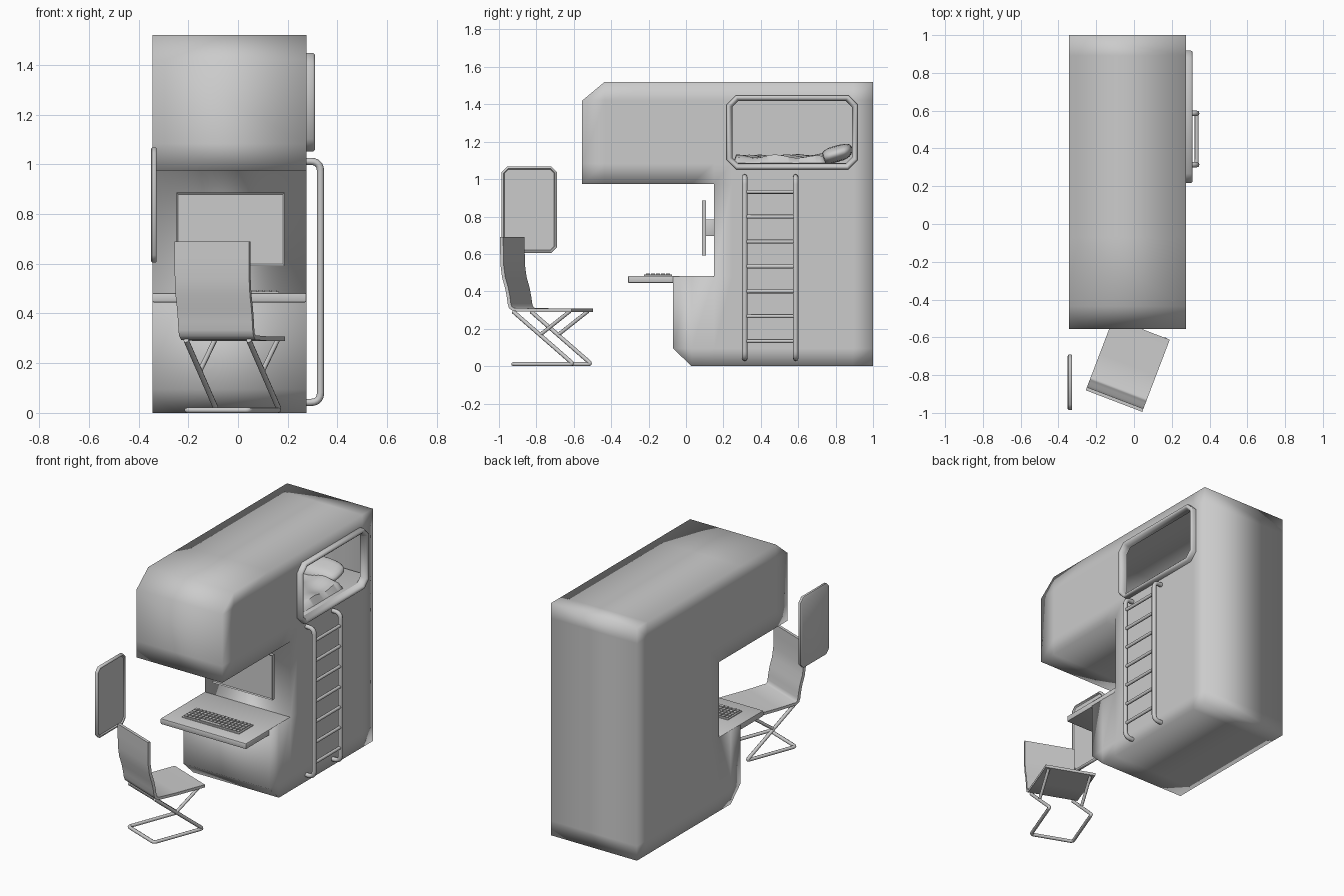
import bpy, bmesh, math
from mathutils import Vector, Matrix

if "Cube" in bpy.data.objects:
    bpy.data.objects.remove(bpy.data.objects["Cube"])

X0, X1 = -0.345, 0.275


def finish(bm, name, angle=35, full=False):
    bmesh.ops.recalc_face_normals(bm, faces=bm.faces)
    me = bpy.data.meshes.new(name)
    bm.to_mesh(me)
    bm.free()
    ob = bpy.data.objects.new(name, me)
    bpy.context.collection.objects.link(ob)
    if full:
        for p in me.polygons:
            p.use_smooth = True
    else:
        smooth(ob, angle)
    return ob


def smooth(ob, angle=35):
    bpy.ops.object.select_all(action='DESELECT')
    ob.select_set(True)
    bpy.context.view_layer.objects.active = ob
    bpy.ops.object.shade_smooth_by_angle(angle=math.radians(angle))


def add_box(bm, lo, hi):
    lo, hi = Vector(lo), Vector(hi)
    m = Matrix.Translation((lo + hi) / 2) @ Matrix.Diagonal((*(hi - lo), 1))
    return bmesh.ops.create_cube(bm, size=1, matrix=m)['verts']


def box(name, lo, hi, bevel=0.0):
    bm = bmesh.new()
    add_box(bm, lo, hi)
    if bevel:
        bmesh.ops.bevel(bm, geom=bm.edges[:], offset=bevel, segments=2, profile=0.5, affect='EDGES')
    return finish(bm, name)


def tube(name, pts, r, corner=0.03, cyclic=False):
    """Round pipe through points with rounded corners."""
    pts = [Vector(p) for p in pts]
    path = [pts[0]]
    for a, b, c in zip(pts, pts[1:], pts[2:]):
        p, q = b + (a - b).normalized() * corner, b + (c - b).normalized() * corner
        for i in range(6):
            t = i / 5
            path.append(p * (1 - t) ** 2 + b * 2 * t * (1 - t) + q * t * t)
    path.append(pts[-1])
    cu = bpy.data.curves.new(name, 'CURVE')
    cu.dimensions = '3D'
    cu.bevel_depth, cu.bevel_resolution, cu.use_fill_caps = r, 2, True
    sp = cu.splines.new('POLY')
    sp.points.add(len(path) - 1)
    for s, p in zip(sp.points, path):
        s.co = (*p, 1)
    ob = bpy.data.objects.new(name, cu)
    bpy.context.collection.objects.link(ob)
    bpy.ops.object.select_all(action='DESELECT')
    ob.select_set(True)
    bpy.context.view_layer.objects.active = ob
    bpy.ops.object.convert(target='MESH')
    smooth(bpy.context.object, 50)
    return bpy.context.object


def octagon_loft(name, y0, y1, z0, z1, cut, sections, caps):
    """Loft chamfered rectangles; sections are (inset, x)."""
    bm = bmesh.new()
    loops = []
    for s, x in sections:
        a, b, c, d, k = y0 + s, y1 - s, z0 + s, z1 - s, cut - 0.58 * s
        pts = [(a + k, c), (b - k, c), (b, c + k), (b, d - k), (b - k, d), (a + k, d), (a, d - k), (a, c + k)]
        loops.append([bm.verts.new((x, *p)) for p in pts])
    for la, lb in zip(loops, loops[1:]):
        for i in range(8):
            j = (i + 1) % 8
            bm.faces.new((la[i], la[j], lb[j], lb[i]))
    if caps:
        bm.faces.new(loops[0])
        bm.faces.new(loops[-1])
    return finish(bm, name, 50)


# Capsule body: side cells, extruded across the width, softly shaded
ys = [-0.555, -0.435, -0.07, 0.03, 0.15, 0.245, 0.892, 1.0]
zs = [0, 0.095, 0.48, 0.975, 1.083, 1.42, 1.52]
bm = bmesh.new()
grid = {}


def vert(side, i, j):
    if (side, i, j) not in grid:
        grid[side, i, j] = bm.verts.new(((X0, X1)[side], ys[i], zs[j]))
    return grid[side, i, j]


hole, rim = None, {}
for i in range(len(ys) - 1):
    for j in range(len(zs) - 1):
        if not (i >= 4 or j >= 3 or (i >= 2 and j < 2)):
            continue
        c = [(i, j), (i + 1, j), (i + 1, j + 1), (i, j + 1)]
        if (i, j) == (0, len(zs) - 2):
            c.remove((i, j + 1))
        if (i, j) == (2, 0):
            c.remove((i, j))
        bm.faces.new([vert(0, *p) for p in c])
        f = bm.faces.new([vert(1, *p) for p in c])
        if (i, j) == (5, 4):
            hole = f
        for e in zip(c, c[1:] + c[:1]):
            if e[::-1] in rim:
                del rim[e[::-1]]
            else:
                rim[e] = True
for a, b in rim:
    bm.faces.new((vert(0, *a), vert(0, *b), vert(1, *b), vert(1, *a)))
bmesh.ops.recalc_face_normals(bm, faces=bm.faces)
bmesh.ops.delete(bm, geom=[hole], context='FACES_ONLY')
finish(bm, "capsule_body", full=True)

# Window frame and the loose round-cornered panel
octagon_loft("window_frame", 0.217, 0.918, 1.052, 1.448, 0.05,
             [(0, 0.27), (0, 0.302), (0.007, 0.31), (0.016, 0.31), (0.024, 0.303), (0.031, 0.285), (0.031, 0.262)], False)
octagon_loft("loose_panel", -0.986, -0.69, 0.605, 1.068, 0.03,
             [(0.008, -0.351), (0, -0.346), (0, -0.332), (0.004, -0.328), (0.011, -0.328), (0.016, -0.336)], True)

# Bed inside the capsule
box("bed_base", (X0 + 0.005, 0.16, 1.0), (X1 - 0.008, 0.99, 1.085), 0.008)
bm = bmesh.new()
bmesh.ops.create_grid(bm, x_segments=20, y_segments=28, size=0.5)
for v in bm.verts:
    u, w = v.co.x, v.co.y
    edge = max(abs(u), abs(w)) > 0.49
    fold = 0.008 * math.sin(14 * w + 5 * u) + 0.006 * math.sin(17 * u - 6 * w)
    v.co = (-0.04 + 0.56 * u, 0.5 + 0.5 * w, 1.08 if edge else 1.117 + fold + 0.015 * max(0, w))
finish(bm, "blanket", 60)
bm = bmesh.new()
bmesh.ops.create_uvsphere(bm, u_segments=24, v_segments=12, radius=1)
for v in bm.verts:
    x, y, z = v.co
    sq = [math.copysign(abs(t) ** 0.55, t) for t in (x, y)]
    v.co = (-0.03 + 0.21 * sq[0], 0.805 + 0.085 * sq[1], 1.135 + 0.045 * z + 0.022 * sq[1])
finish(bm, "pillow", 70)

# Desk, monitor and keyboard
box("desk", (X0, -0.31, 0.445), (X1, 0.15, 0.483), 0.006)
bm = bmesh.new()
add_box(bm, (-0.248, 0.085, 0.592), (0.188, 0.108, 0.886))
bm.faces.ensure_lookup_table()
front = min(bm.faces, key=lambda f: f.calc_center_median().y)
bmesh.ops.inset_region(bm, faces=[front], thickness=0.009)
bmesh.ops.translate(bm, verts=front.verts[:], vec=(0, 0.006, 0))
finish(bm, "monitor")
box("monitor_mount", (-0.075, 0.1, 0.695), (0.015, 0.155, 0.785), 0.005)

box("keyboard_base", (-0.25, -0.225, 0.48), (0.165, -0.075, 0.489), 0.002)
bm = bmesh.new()
cols, rows = 15, 5
dx, dy = 0.401 / cols, 0.136 / rows
for r in range(rows):
    spans = [(c, c + 1) for c in range(cols)]
    if r == 0:
        spans = [s for s in spans if s[0] < 4 or s[0] > 9] + [(4, 10)]
    for a, b in spans:
        add_box(bm, (-0.243 + a * dx + 0.003, -0.218 + r * dy + 0.003, 0.487),
                (-0.243 + b * dx - 0.003, -0.218 + (r + 1) * dy - 0.003, 0.495))
finish(bm, "keyboard_keys")

# Ladder
for side, y in (("front", 0.314), ("rear", 0.586)):
    tube("ladder_rail_" + side, [(0.268, y, 1.012), (0.332, y, 1.012), (0.332, y, 0.042), (0.268, y, 0.042)], 0.0145, 0.04)
for i in range(7):
    z = 0.932 - i * 0.133
    tube(f"ladder_rung_{i + 1}", [(0.332, 0.314, z), (0.332, 0.586, z)], 0.0105)

# Chair, built facing +y and then turned
turn = Matrix.Translation((-0.0325, -0.745, 0)) @ Matrix.Rotation(math.radians(-20.9), 4, 'Z')
profile = [(-0.197, 0.69), (-0.196, 0.62), (-0.194, 0.54), (-0.185, 0.475), (-0.168, 0.42),
           (-0.158, 0.37), (-0.153, 0.335), (-0.147, 0.315), (-0.13, 0.303), (0.0, 0.299), (0.203, 0.299)]
bm = bmesh.new()
outer, inner = [], []
for i, p in enumerate(profile):
    a, b = Vector(profile[max(i - 1, 0)]), Vector(profile[min(i + 1, len(profile) - 1)])
    t = (b - a).normalized()
    n = Vector((-t.y, t.x)) * 0.009
    for row, q in ((outer, Vector(p) - n), (inner, Vector(p) + n)):
        row.append(q)
ring = outer + inner[::-1]
strips = [[bm.verts.new((x, *q)) for q in ring] for x in (-0.16, 0.16)]
n = len(ring)
for i in range(n):
    j = (i + 1) % n
    bm.faces.new((strips[0][i], strips[0][j], strips[1][j], strips[1][i]))
for s in strips:
    for i in range(n // 2 - 1):
        bm.faces.new((s[i], s[i + 1], s[n - 2 - i], s[n - 1 - i]))
finish(bm, "chair_seat_and_back", 40).matrix_world = turn

w = 0.135
side = [(-0.14, 0.292), (0.205, 0.011), (-0.145, 0.011)]
loop = [(-w, *p) for p in side] + [(w, *p) for p in side[::-1]]
tube("chair_leg_frame", loop, 0.011, 0.02).matrix_world = turn
for name, x in (("left", -w), ("right", w)):
    tube("chair_brace_" + name, [(x, 0.185, 0.294), (x, 0.012, 0.166)], 0.01).matrix_world = turn
